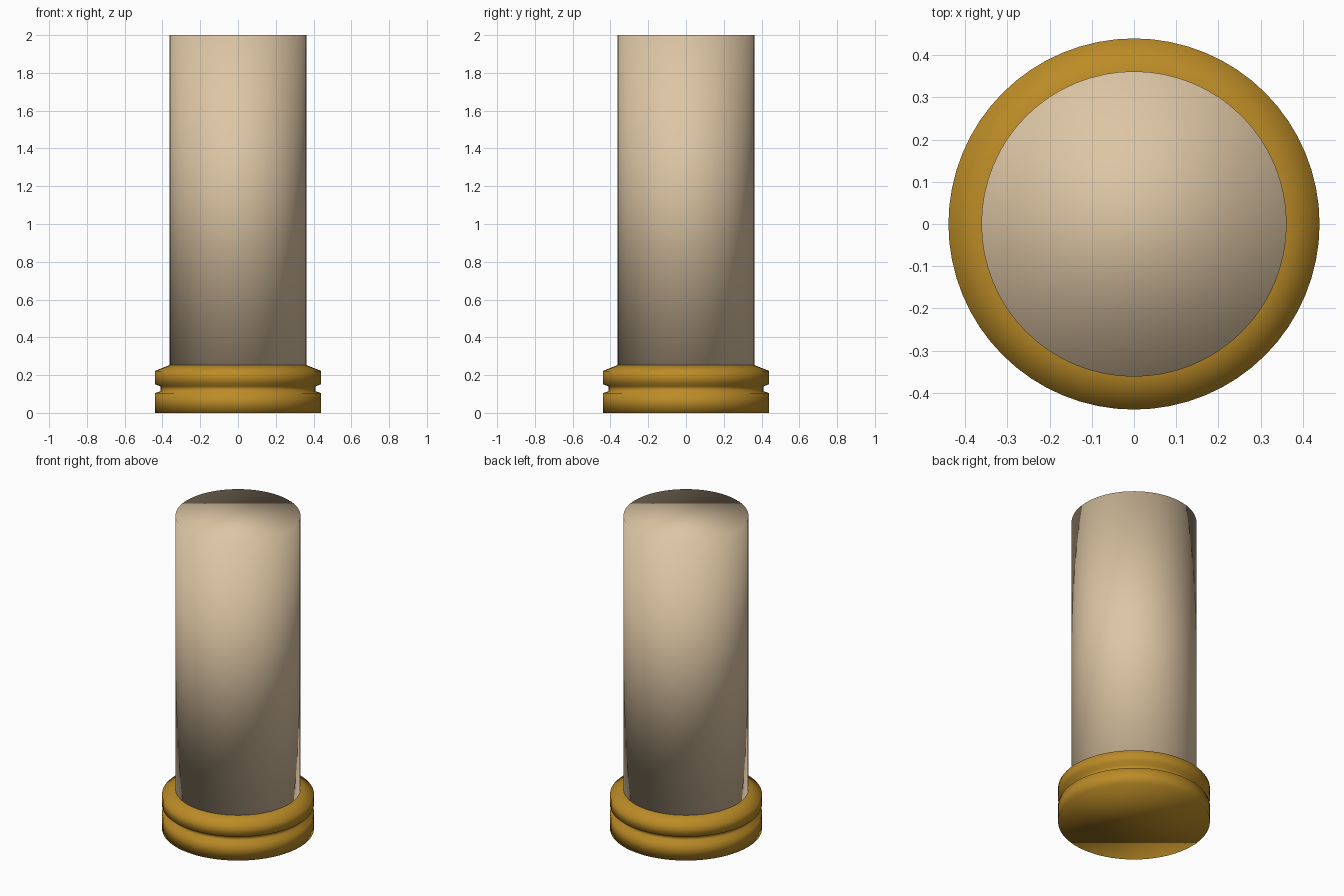
import bpy, bmesh, math

if "Cube" in bpy.data.objects:
    bpy.data.objects.remove(bpy.data.objects["Cube"])

SIDES = 64


def material(name, rgb):
    m = bpy.data.materials.new(name)
    m.diffuse_color = (*rgb, 1.0)
    m.use_nodes = True
    m.node_tree.nodes["Principled BSDF"].inputs["Base Color"].default_value = m.diffuse_color
    return m


def lathe(name, profile, mat):
    """Closed solid turned around z from (radius, height) points, bottom to top."""
    bm = bmesh.new()
    rings = [[bm.verts.new((r * math.cos(2 * math.pi * i / SIDES),
                            r * math.sin(2 * math.pi * i / SIDES), z))
              for i in range(SIDES)] for r, z in profile]
    for lo, hi in zip(rings, rings[1:]):
        for i in range(SIDES):
            j = (i + 1) % SIDES
            bm.faces.new((lo[i], lo[j], hi[j], hi[i]))
    bm.faces.new(rings[0][::-1])
    bm.faces.new(rings[-1])
    for f in bm.faces:
        f.smooth = True  # soft shading runs over the end caps too
    mesh = bpy.data.meshes.new(name)
    bm.to_mesh(mesh)
    bm.free()
    mesh.materials.append(mat)
    obj = bpy.data.objects.new(name, mesh)
    bpy.context.collection.objects.link(obj)
    return obj


tan = material("pale tan", (0.72, 0.56, 0.37))
brass = material("dark brass", (0.50, 0.26, 0.02))

# Grooved base with a sloping shoulder
lathe("grooved_base", [(0.44, 0.0), (0.44, 0.105), (0.41, 0.115), (0.41, 0.14),
                       (0.44, 0.152), (0.44, 0.222), (0.362, 0.253)], brass)

# Plain cylindrical body
lathe("cylinder_body", [(0.362, 0.252), (0.362, 2.0)], tan)
